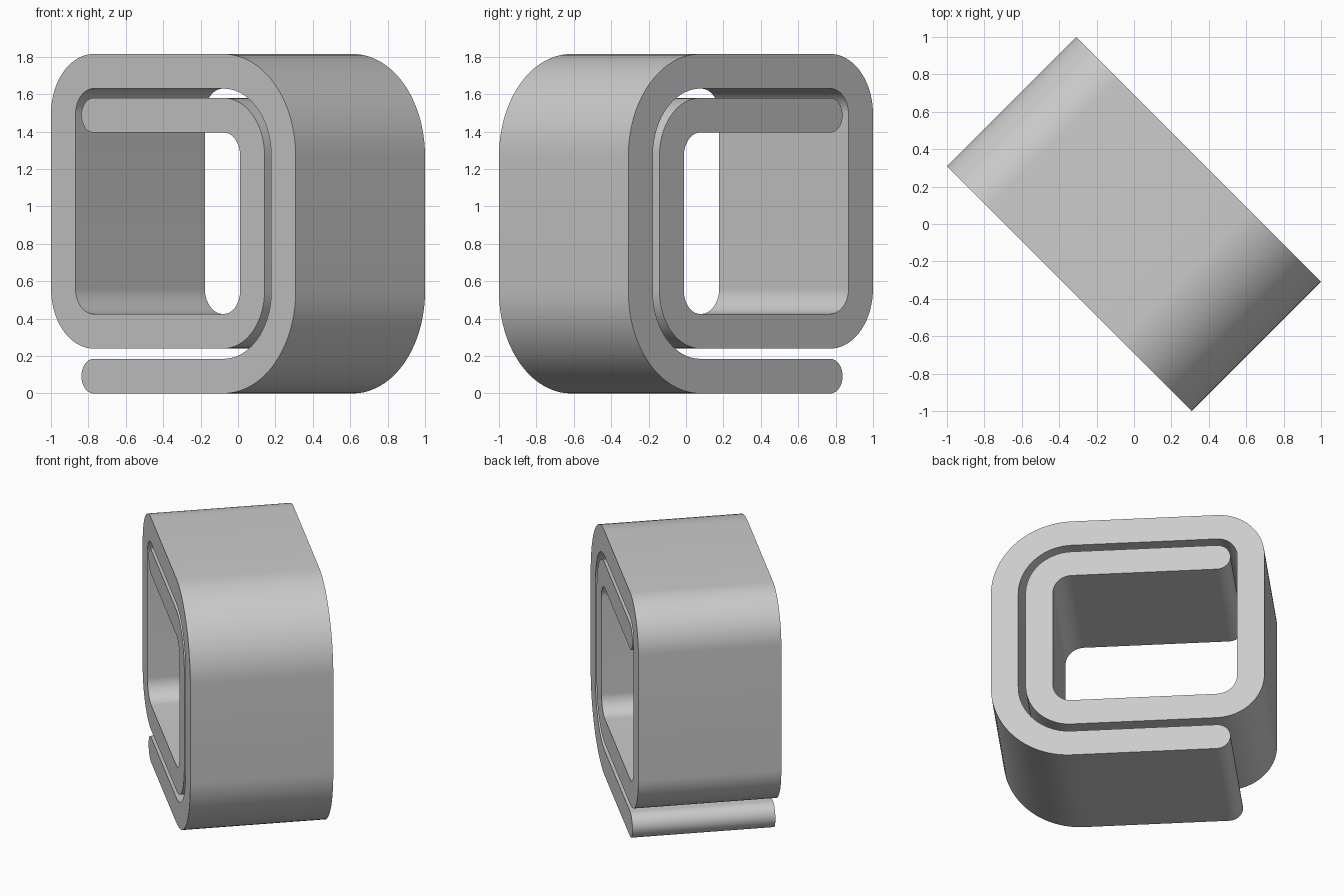
import bpy
import bmesh
from math import cos, sin, pi, radians

cube = bpy.data.objects.get("Cube")
if cube:
    bpy.data.objects.remove(cube, do_unlink=True)

HALF_THICK = 0.0925   # half the strip thickness
HALF_DEPTH = 0.489    # half the extrusion depth
STEPS = 20            # segments per bend
RIGHT, LEFT = 0.38, -0.6025
OUTER_R, LEFT_R, INNER_R = 0.4525, 0.23, 0.2175

# Bends of the strip's centre line: centre x, centre z, radius, start angle
bends = [
    (RIGHT, 0.545, OUTER_R, -90),
    (RIGHT, 1.27, OUTER_R, 0),
    (LEFT, 1.4925, LEFT_R, 90),
    (LEFT, 0.5625, LEFT_R, 180),
    (RIGHT, 0.55, INNER_R, 270),
    (RIGHT, 1.27, INNER_R, 0),
]


def arc(cx, cz, radius, start, sweep, steps=STEPS):
    angles = [radians(start + sweep * i / steps) for i in range(steps + 1)]
    return [(cx + radius * cos(a), cz + radius * sin(a)) for a in angles]


def strip_side(offset):
    return [p for x, z, r, a in bends for p in arc(x, z, r + offset, a, 90)]


# Closed outline: outer side, rounded inner end, inner side, rounded outer end
outline = strip_side(HALF_THICK)
outline += arc(LEFT, 1.27 + INNER_R, HALF_THICK, 90, 180)
outline += reversed(strip_side(-HALF_THICK))
outline += arc(LEFT, HALF_THICK, HALF_THICK, 90, 180)

# Extrude the outline into the coiled clip
bm = bmesh.new()
face = bm.faces.new([bm.verts.new((x, -HALF_DEPTH, z)) for x, z in outline])
result = bmesh.ops.extrude_face_region(bm, geom=[face])
moved = [g for g in result["geom"] if isinstance(g, bmesh.types.BMVert)]
bmesh.ops.translate(bm, verts=moved, vec=(0, 2 * HALF_DEPTH, 0))
bmesh.ops.remove_doubles(bm, verts=bm.verts, dist=0.0001)
bmesh.ops.recalc_face_normals(bm, faces=bm.faces)
mesh = bpy.data.meshes.new("spiral_clip")
bm.to_mesh(mesh)
bm.free()

# Plain grey material
grey = bpy.data.materials.new("light grey")
grey.use_nodes = True
colour = (0.6, 0.6, 0.6, 1)
grey.diffuse_color = colour
grey.node_tree.nodes["Principled BSDF"].inputs["Base Color"].default_value = colour
mesh.materials.append(grey)

# The clip stands diagonally
clip = bpy.data.objects.new("spiral_clip", mesh)
bpy.context.collection.objects.link(clip)
clip.rotation_euler.z = -pi / 4
bpy.ops.object.select_all(action="DESELECT")
clip.select_set(True)
bpy.context.view_layer.objects.active = clip
bpy.ops.object.shade_smooth_by_angle(angle=radians(30))
